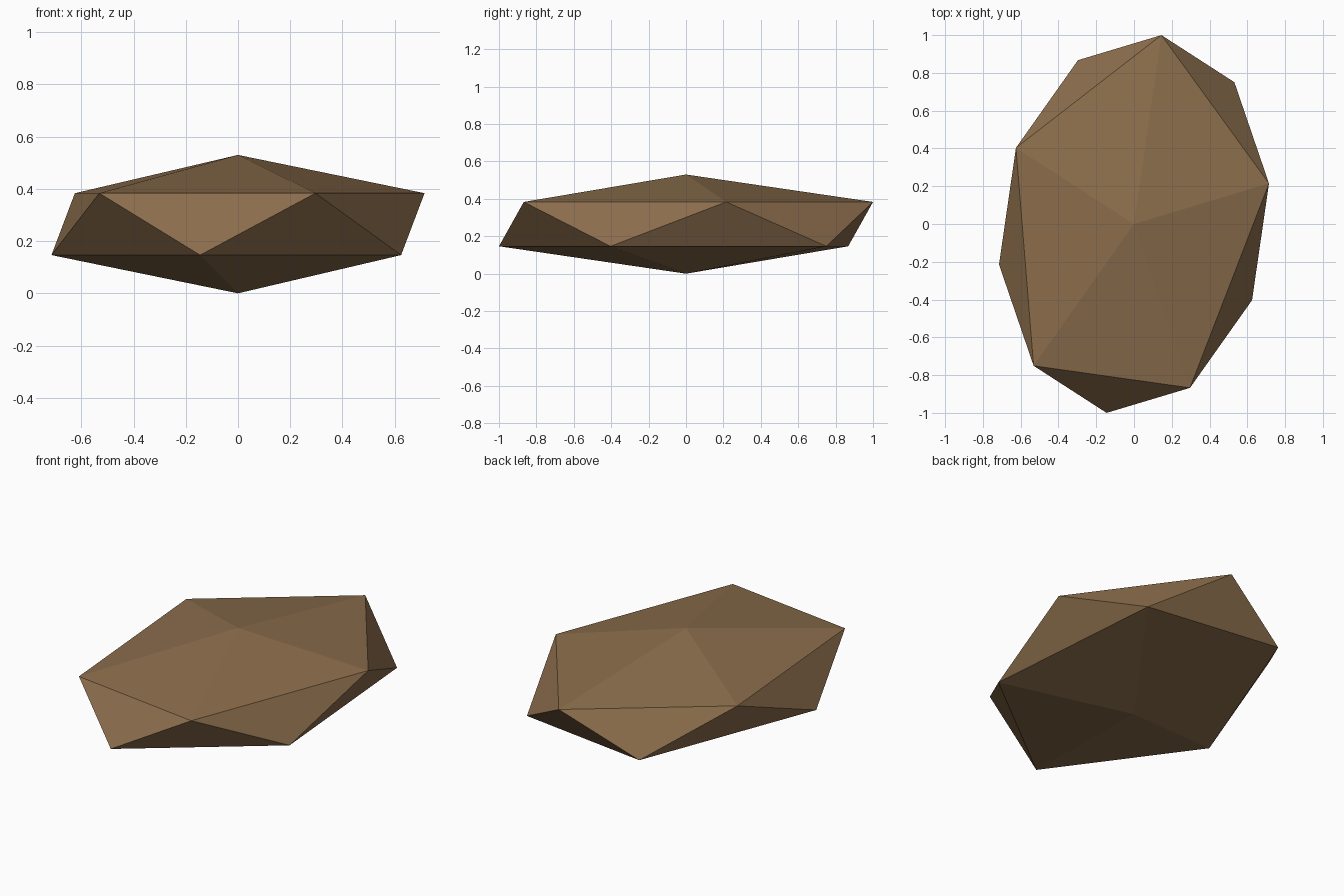
import bpy
from mathutils import Matrix

if "Cube" in bpy.data.objects:
    bpy.data.objects.remove(bpy.data.objects["Cube"])

# Low-poly boulder: a 20-sided ball, flattened, stretched and slightly skewed
bpy.ops.mesh.primitive_ico_sphere_add(subdivisions=1, radius=1)
rock = bpy.context.object
rock.name = "flat_rock"
rock.data.transform(Matrix((
    (0.799, -0.089, 0, 0),
    (0.240, 1.0976, 0, 0),
    (0, 0, 0.265, 0.265),
    (0, 0, 0, 1))))
bpy.ops.object.shade_flat()

# Single brown colour
brown = bpy.data.materials.new("stone_brown")
brown.diffuse_color = (0.258, 0.153, 0.072, 1)
brown.use_nodes = True
brown.node_tree.nodes["Principled BSDF"].inputs["Base Color"].default_value = brown.diffuse_color
rock.data.materials.append(brown)
